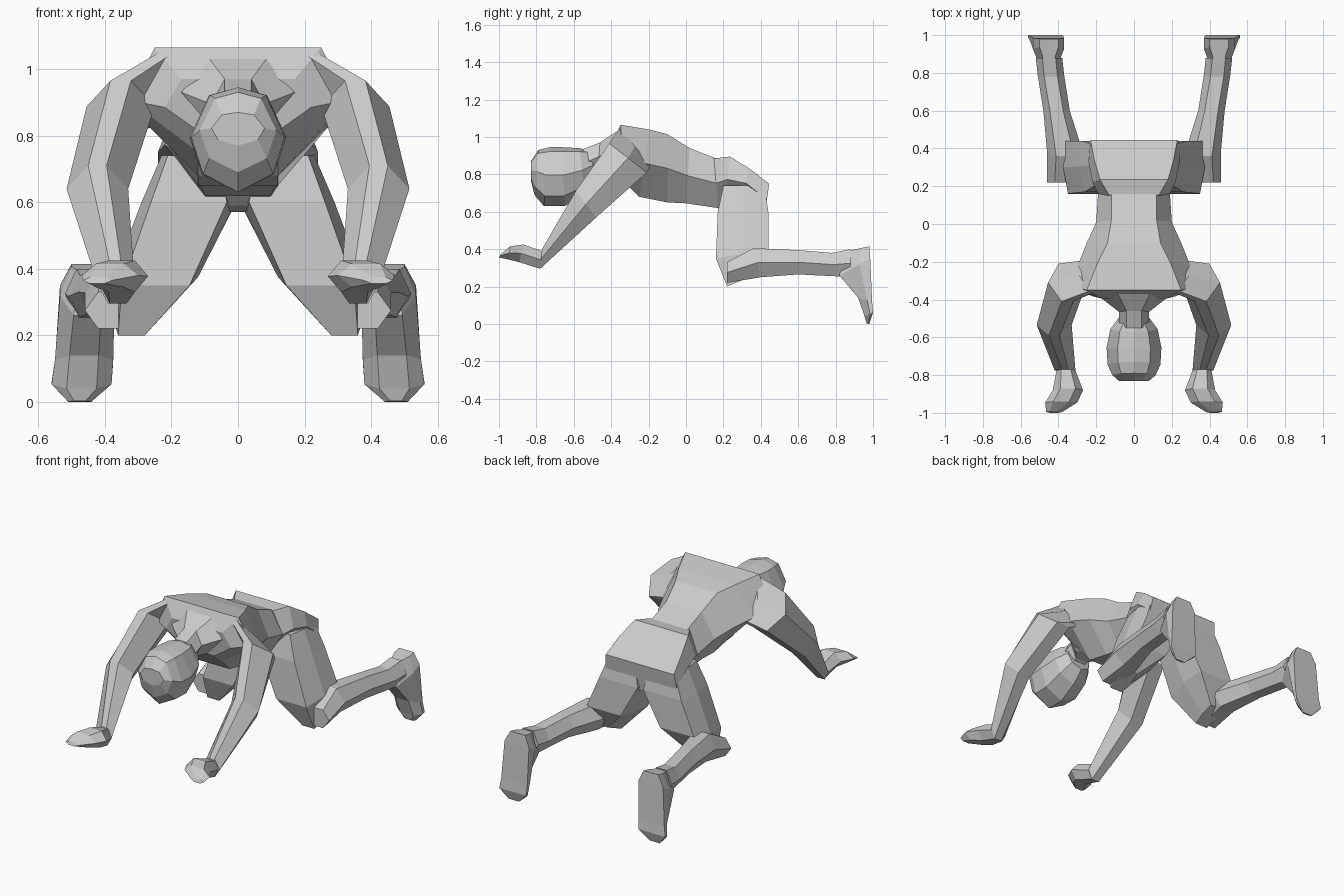
import bpy, bmesh
from mathutils import Vector

HEX = [(1, 0), (.5, 1), (-.5, 1), (-1, 0), (-.5, -1), (.5, -1)]
LIMB = [(1, 0), (.3, 1), (-.3, 1), (-1, 0), (-.45, -1), (.45, -1)]
BOX = [(1, 0), (.9, 1), (-.9, 1), (-1, 0), (-.8, -1), (.8, -1)]
SOLE = [(1, .3), (1, 1), (-1, 1), (-1, .3), (-.5, -1), (.5, -1)]
SKULL = [(.6, .85), (0, 1), (-.6, .85), (-1, .05), (-.75, -.65), (0, -1), (.75, -.65), (1, .05)]


def loft(name, rings, mirror=False):
    """Skin a list of point rings, cap both ends, optionally mirror across x."""
    bm = bmesh.new()
    rows = [[bm.verts.new(p) for p in r] for r in rings]
    n = len(rows[0])
    for a, b in zip(rows, rows[1:]):
        for i in range(n):
            j = (i + 1) % n
            bm.faces.new((a[i], a[j], b[j], b[i]))
    bm.faces.new(rows[0])
    bm.faces.new(rows[-1])
    bmesh.ops.recalc_face_normals(bm, faces=bm.faces)
    me = bpy.data.meshes.new(name)
    bm.to_mesh(me)
    bm.free()
    ob = bpy.data.objects.new(name, me)
    bpy.context.collection.objects.link(ob)
    if mirror:
        m = ob.modifiers.new("mirror", 'MIRROR')
        m.use_mirror_merge = False
    return ob


def section(x0, x1, ya, za, yb, zb, shape=HEX):
    """Ring between x0..x1 and the two (y, z) ends of its other axis."""
    c = Vector(((x0 + x1) / 2, (ya + yb) / 2, (za + zb) / 2))
    u = Vector(((x1 - x0) / 2, 0, 0))
    v = Vector((0, (yb - ya) / 2, (zb - za) / 2))
    return [c + u * s + v * t for s, t in shape]


def trunk_section(yt, zt, yb, zb, a, b, c, mid=.5):
    """Body ring with a spine point: half widths at the top, middle and bottom."""
    ym, zm = yt + (yb - yt) * mid, zt + (zb - zt) * mid
    return [(a, yt, zt), (b, ym, zm), (c, yb, zb), (-c, yb, zb), (-b, ym, zm), (-a, yt, zt)]


# chest, waist and pelvis
loft("torso", [trunk_section(*r) for r in [
    (-.395, .97, -.37, .80, .17, .22, .10),
    (-.35, 1.065, -.32, .75, .25, .33, .12),
    (-.20, 1.04, -.25, .68, .19, .30, .12),
    (-.10, 1.015, -.10, .65, .14, .25, .12),
    (.02, .94, .00, .645, .12, .20, .11),
    (.16, .885, .17, .62, .12, .19, .10)]])
loft("pelvis", [trunk_section(*r) for r in [
    (.15, .885, .17, .62, .13, .19, .10),
    (.235, .895, .20, .59, .18, .22, .06, .4),
    (.34, .83, .28, .57, .21, .24, .03, .3),
    (.445, .75, .42, .58, .23, .24, .03)]])

# neck and head
loft("neck", [section(*r) for r in [
    (-.17, .17, -.42, .83, -.37, 1.03),
    (-.08, .08, -.47, .82, -.46, .97),
    (-.08, .08, -.55, .78, -.55, .935)]])
loft("head", [section(*r, SKULL) for r in [
    (-.08, .08, -.47, .76, -.52, .93),
    (-.125, .125, -.54, .69, -.57, .94),
    (-.145, .145, -.65, .63, -.66, .945),
    (-.14, .14, -.76, .63, -.73, .945),
    (-.115, .115, -.81, .69, -.79, .93),
    (-.08, .08, -.83, .77, -.83, .87)]])

# arms and hands
loft("arm", [section(*r, LIMB) for r in [
    (.14, .29, -.19, .85, -.355, 1.05),
    (.25, .455, -.21, .81, -.41, .965),
    (.33, .515, -.48, .57, -.59, .71),
    (.31, .42, -.78, .295, -.77, .40)]], True)
loft("hand", [section(*r) for r in [
    (.31, .41, -.78, .295, -.77, .39),
    (.27, .43, -.89, .33, -.87, .425),
    (.30, .47, -.95, .345, -.94, .415),
    (.38, .465, -1.0, .355, -.99, .375)]], True)

# thighs, shins and hanging feet
loft("thigh", [section(*r, BOX) for r in [
    (.04, .23, .20, .74, .42, .74),
    (.005, .29, .17, .60, .44, .60),
    (.12, .375, .16, .35, .44, .40),
    (.27, .37, .22, .20, .36, .26)]], True)
loft("shin", [section(*r) for r in [
    (.30, .46, .22, .22, .22, .33),
    (.27, .46, .40, .25, .36, .405),
    (.34, .48, .60, .265, .60, .395),
    (.37, .51, .80, .255, .78, .38),
    (.38, .52, .88, .25, .88, .40)]], True)
loft("foot", [section(*r, SOLE) for r in [
    (.40, .50, .86, .39, .98, .415),
    (.37, .535, .82, .26, .985, .35),
    (.375, .55, .92, .14, .995, .12),
    (.38, .56, .955, .04, 1.0, .06),
    (.44, .51, .965, .003, .98, 0)]], True)
